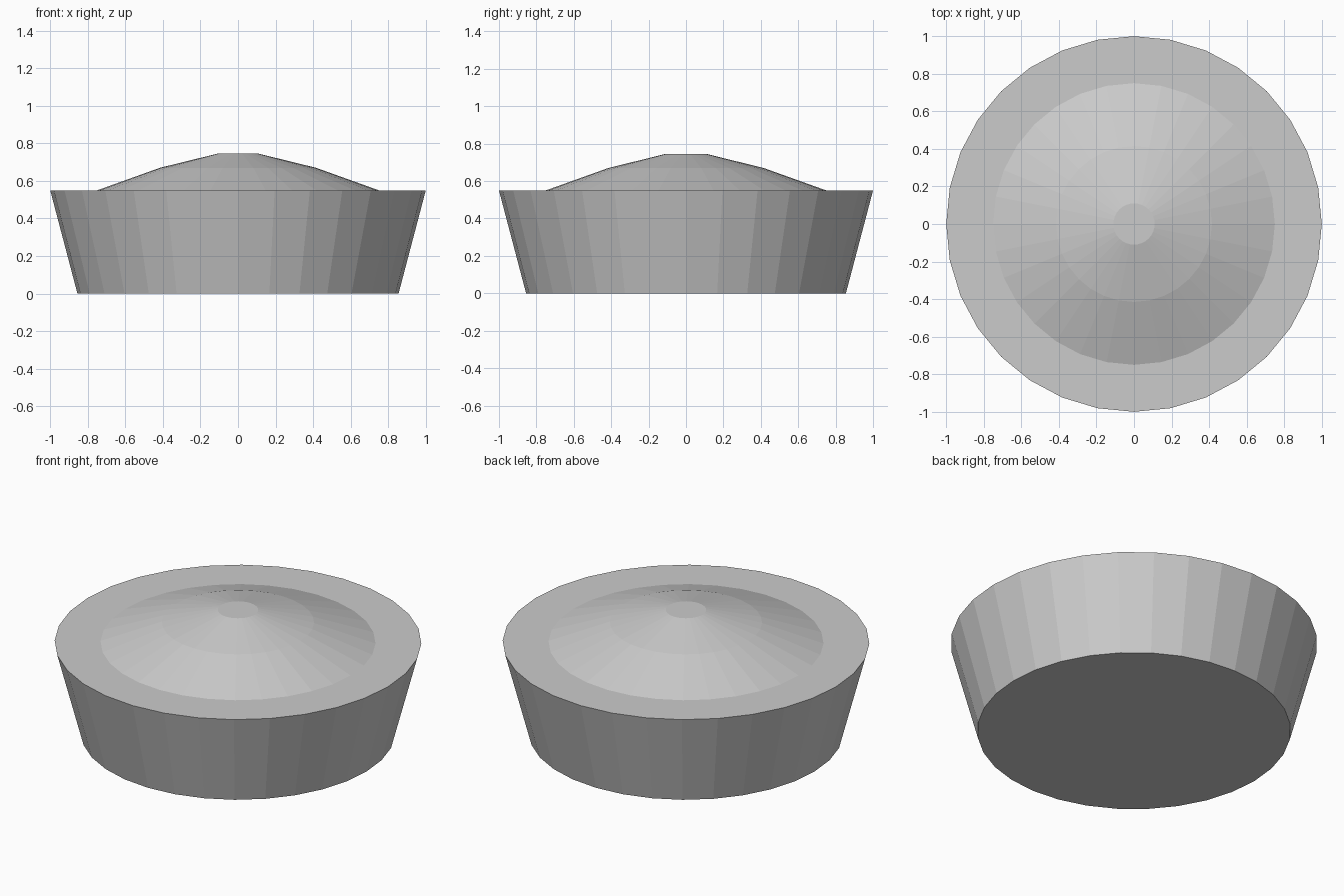
import bpy, bmesh
from math import cos, sin, tau

if "Cube" in bpy.data.objects:
    bpy.data.objects.remove(bpy.data.objects["Cube"])

SIDES = 32


def lathe(name, profile):
    """Turn a list of (radius, height) points into a capped, flat-faced solid."""
    bm = bmesh.new()
    rings = [[bm.verts.new((r * cos(tau * i / SIDES), r * sin(tau * i / SIDES), z))
              for i in range(SIDES)] for r, z in profile]
    for low, high in zip(rings, rings[1:]):
        for i in range(SIDES):
            j = (i + 1) % SIDES
            bm.faces.new((low[i], low[j], high[j], high[i]))
    bm.faces.new(rings[0][::-1])
    bm.faces.new(rings[-1])
    bmesh.ops.recalc_face_normals(bm, faces=bm.faces)
    mesh = bpy.data.meshes.new(name)
    bm.to_mesh(mesh)
    bm.free()
    obj = bpy.data.objects.new(name, mesh)
    bpy.context.collection.objects.link(obj)
    return obj


# Tapered bowl with flat rim, rising into a shallow stepped dome
lathe("domed_bowl", [(0.855, 0.0), (1.0, 0.55), (0.75, 0.55),
                     (0.415, 0.67), (0.11, 0.745)])
